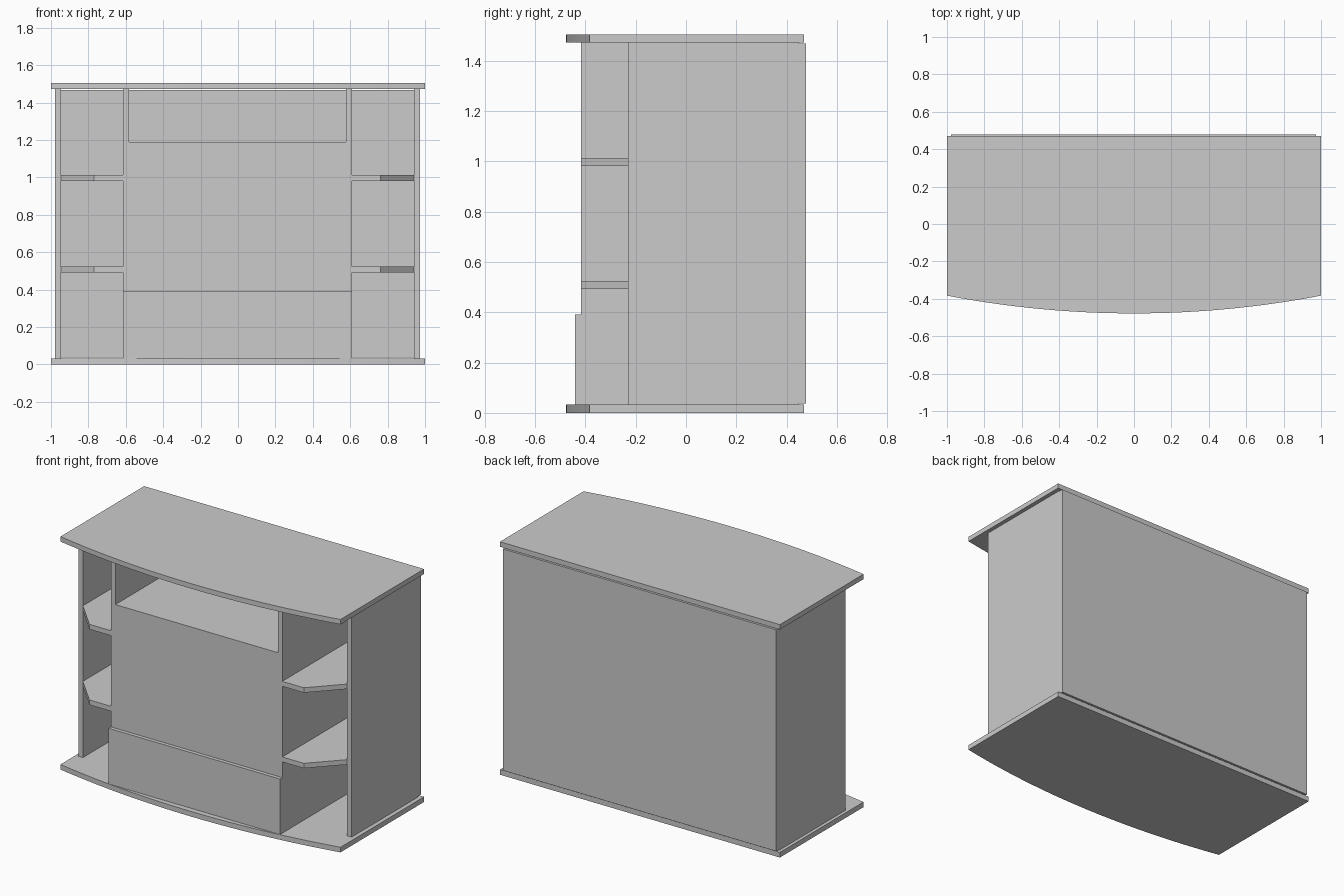
import bpy, bmesh, math

cube = bpy.data.objects.get("Cube")
if cube:
    bpy.data.objects.remove(cube, do_unlink=True)

grey = bpy.data.materials.new("light_grey")
grey.use_nodes = True
colour = (0.6, 0.6, 0.6, 1)
grey.diffuse_color = colour
grey.node_tree.nodes["Principled BSDF"].inputs["Base Color"].default_value = colour

MID = -0.003                      # cabinet centre line
BASE, TOP = 0.033, 1.472          # inner faces of the two slabs
FRONT, BACK, REAR = -0.418, 0.448, 0.478
T = 0.032                         # board thickness


def board(name, outline, z0, z1):
    """Extrude a flat outline upwards into a board."""
    bm = bmesh.new()
    face = bm.faces.new([bm.verts.new((x, y, z0)) for x, y in outline])
    made = bmesh.ops.extrude_face_region(bm, geom=[face])
    verts = [v for v in made["geom"] if isinstance(v, bmesh.types.BMVert)]
    bmesh.ops.translate(bm, verts=verts, vec=(0, 0, z1 - z0))
    bmesh.ops.recalc_face_normals(bm, faces=bm.faces)
    mesh = bpy.data.meshes.new(name)
    bm.to_mesh(mesh)
    bm.free()
    mesh.materials.append(grey)
    obj = bpy.data.objects.new(name, mesh)
    bpy.context.collection.objects.link(obj)
    return obj


def box(name, x0, x1, y0, y1, z0, z1):
    return board(name, [(x0, y0), (x1, y0), (x1, y1), (x0, y1)], z0, z1)


# Bow-fronted slabs
rise, corner, back_edge, steps = 0.095, -0.383, 0.47, 32
radius = (1 + rise * rise) / (2 * rise)
half = math.asin(1 / radius)
bow = []
for i in range(steps + 1):
    a = half * (2 * i / steps - 1)
    bow.append((radius * math.sin(a), corner - rise + radius * (1 - math.cos(a))))
bow += [(1, back_edge), (-1, back_edge)]
for name, z0, z1 in (("base_slab", 0, BASE), ("counter_top", TOP, 1.504)):
    slab = board(name, bow, z0, z1)
    bpy.ops.object.select_all(action='DESELECT')
    slab.select_set(True)
    bpy.context.view_layer.objects.active = slab
    bpy.ops.object.shade_smooth_by_angle(angle=math.radians(20))

# Uprights and corner shelves on both sides
for side, s in (("left", 1), ("right", -1)):
    def px(x):
        return MID + s * x
    box(side + "_side_panel", px(0.944), px(0.976), -0.23, BACK, BASE, TOP)
    box(side + "_divider", px(0.58), px(0.612), FRONT, BACK, BASE, TOP)
    shelf = [(px(0.612), FRONT), (px(0.766), FRONT), (px(0.944), -0.23),
             (px(0.944), BACK), (px(0.612), BACK)]
    for level, z in (("lower", 0.493), ("upper", 0.981)):
        board(f"{side}_{level}_shelf", shelf, z, z + T)

# Centre section: front panel, open niche above, raised kick plate
box("front_panel", MID - 0.58, MID + 0.58, FRONT, FRONT + T, BASE, 1.19)
box("niche_shelf", MID - 0.58, MID + 0.58, FRONT + T, BACK, 1.19 - T, 1.19)
box("kick_plate", MID - 0.612, MID + 0.612, -0.442, FRONT, BASE, 0.392)

# Back panel with a fine gap to the slabs
box("back_panel", MID - 0.976, MID + 0.976, BACK, REAR, 0.038, 1.468)
